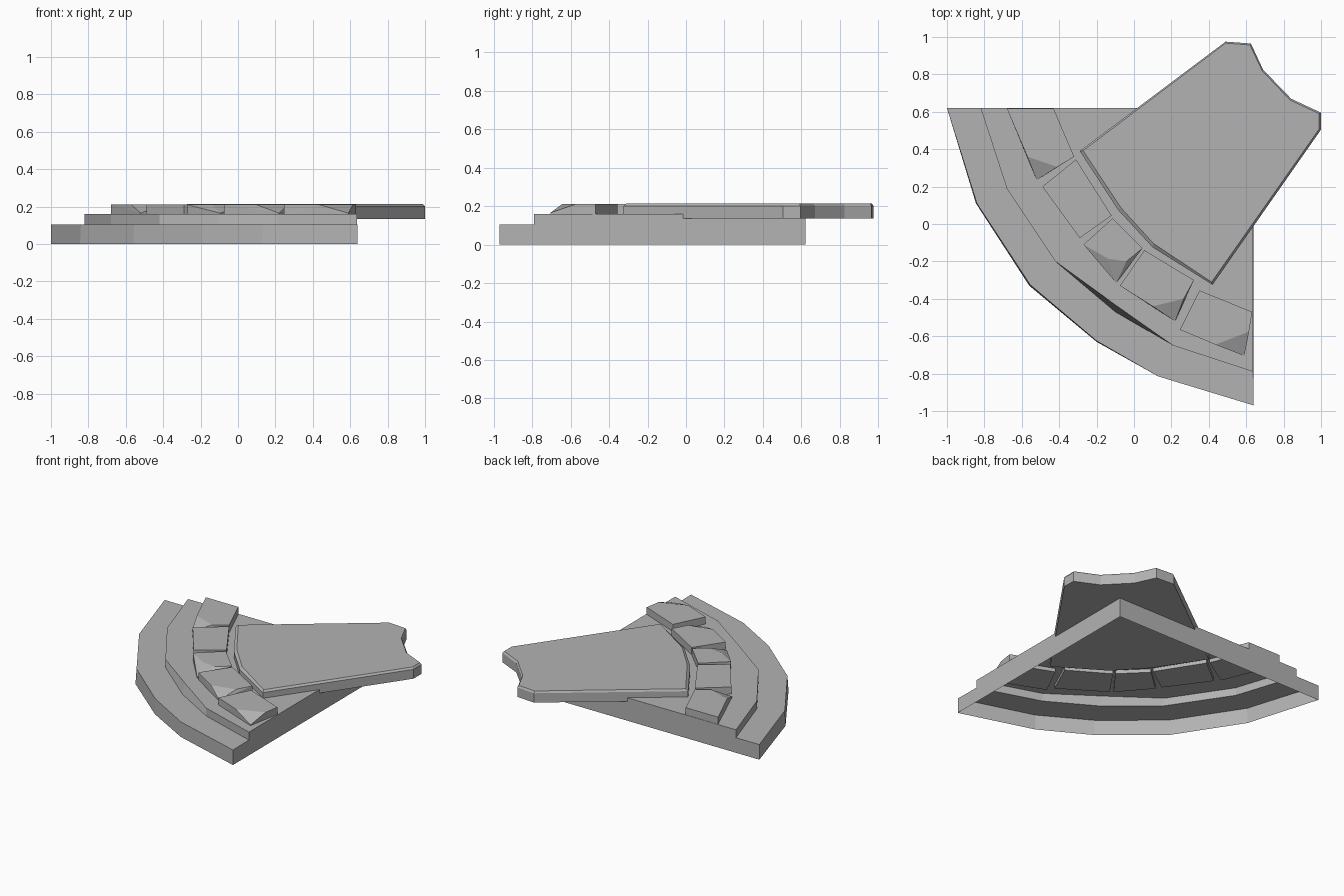
import bpy, bmesh

if "Cube" in bpy.data.objects:
    bpy.data.objects.remove(bpy.data.objects["Cube"])

# Mid-grey stone
stone = bpy.data.materials.new("stone_grey")
stone.diffuse_color = (.45, .45, .45, 1)
stone.use_nodes = True
stone.node_tree.nodes["Principled BSDF"].inputs["Base Color"].default_value = stone.diffuse_color


def finish(name, bm):
    bmesh.ops.remove_doubles(bm, verts=bm.verts, dist=1e-4)
    bmesh.ops.recalc_face_normals(bm, faces=bm.faces)
    mesh = bpy.data.meshes.new(name)
    bm.to_mesh(mesh)
    bm.free()
    mesh.materials.append(stone)
    obj = bpy.data.objects.new(name, mesh)
    bpy.context.collection.objects.link(obj)
    return obj


def loft(bm, rings, closed):
    """Bridge consecutive rings of equal length with quads."""
    for a, b in zip(rings, rings[1:]):
        n = len(a)
        for i in range(n if closed else n - 1):
            j = (i + 1) % n
            bm.faces.new((a[i], a[j], b[j], b[i]))


def ring(bm, pts, z):
    return [bm.verts.new((x, y, z)) for x, y in pts]


# Stepped fan-shaped base, open underneath
outer = [(-1, .62), (-.845, .11), (-.56, -.33), (-.2, -.63), (.13, -.815), (.64, -.97)]
outer_top = [(-1, .62), (-.84, .11), (-.555, -.325), (-.2, -.625), (.13, -.815), (.64, -.97)]
step_low = [(-.82, .62), (-.68, .19), (-.42, -.2), (-.1, -.47), (.21, -.65), (.637, -.79)]
step_top = [(-.82, .62), (-.68, .19), (-.42, -.2), (-.11, -.425), (.21, -.65), (.637, -.79)]
bm = bmesh.new()
rings = [ring(bm, p, z) for p, z in
         ((outer, 0), (outer_top, .105), (step_low, .105), (step_top, .16))]
loft(bm, rings, False)
corner_low = bm.verts.new((.637, .622, 0))
corner_top = bm.verts.new((.637, .622, .16))
bm.faces.new(rings[-1] + [corner_top])
for end in (0, -1):
    bm.faces.new([r[end] for r in rings] + [corner_top, corner_low])
finish("stepped_base", bm)

# Long slab with a narrow bevel around its top
slab = [(.49, .975), (.625, .965), (.69, .825), (.84, .67), (1, .595), (1, .505),
        (.42, -.325), (.1, -.125), (-.085, .075), (-.29, .39)]
slab_top = [(.49, .967), (.62, .957), (.685, .82), (.835, .662), (.99, .59), (.99, .508),
            (.415, -.31), (.105, -.105), (-.07, .087), (-.272, .392)]
bm = bmesh.new()
rings = [ring(bm, slab, .135), ring(bm, slab, .2), ring(bm, slab_top, .213)]
loft(bm, rings, True)
bm.faces.new(rings[0])
bm.faces.new(rings[-1])
finish("slab", bm)

# Curved row of chipped blocks: footprint, chipped corner, chip edge on the top
blocks = [
    ([(-.68, .618), (-.43, .618), (-.32, .36), (-.52, .235)], 3, [(-.57, .36), (-.41, .305)]),
    ([(-.49, .2), (-.31, .345), (-.12, .045), (-.29, -.075)], None, []),
    ([(-.27, -.11), (-.115, .03), (.045, -.13), (-.095, -.315)], 3, [(-.14, -.185), (-.04, -.2)]),
    ([(.055, -.14), (.32, -.3), (.22, -.52), (-.075, -.33)], 2, [(.1, -.44), (.265, -.4)]),
    ([(.35, -.355), (.632, -.47), (.59, -.705), (.245, -.565)], 2, [(.435, -.645), (.615, -.575)]),
]
for k, (foot, chip, edge) in enumerate(blocks):
    bm = bmesh.new()
    ring(bm, foot, .135)
    for i, p in enumerate(foot):
        ring(bm, [p], .165 if i == chip else .21)
    ring(bm, edge, .21)
    bmesh.ops.convex_hull(bm, input=bm.verts)
    loose = [v for v in bm.verts if not v.link_faces]
    bmesh.ops.delete(bm, geom=loose, context='VERTS')
    bmesh.ops.dissolve_limit(bm, angle_limit=.02, verts=bm.verts, edges=bm.edges)
    finish(f"stone_block_{k + 1}", bm)
